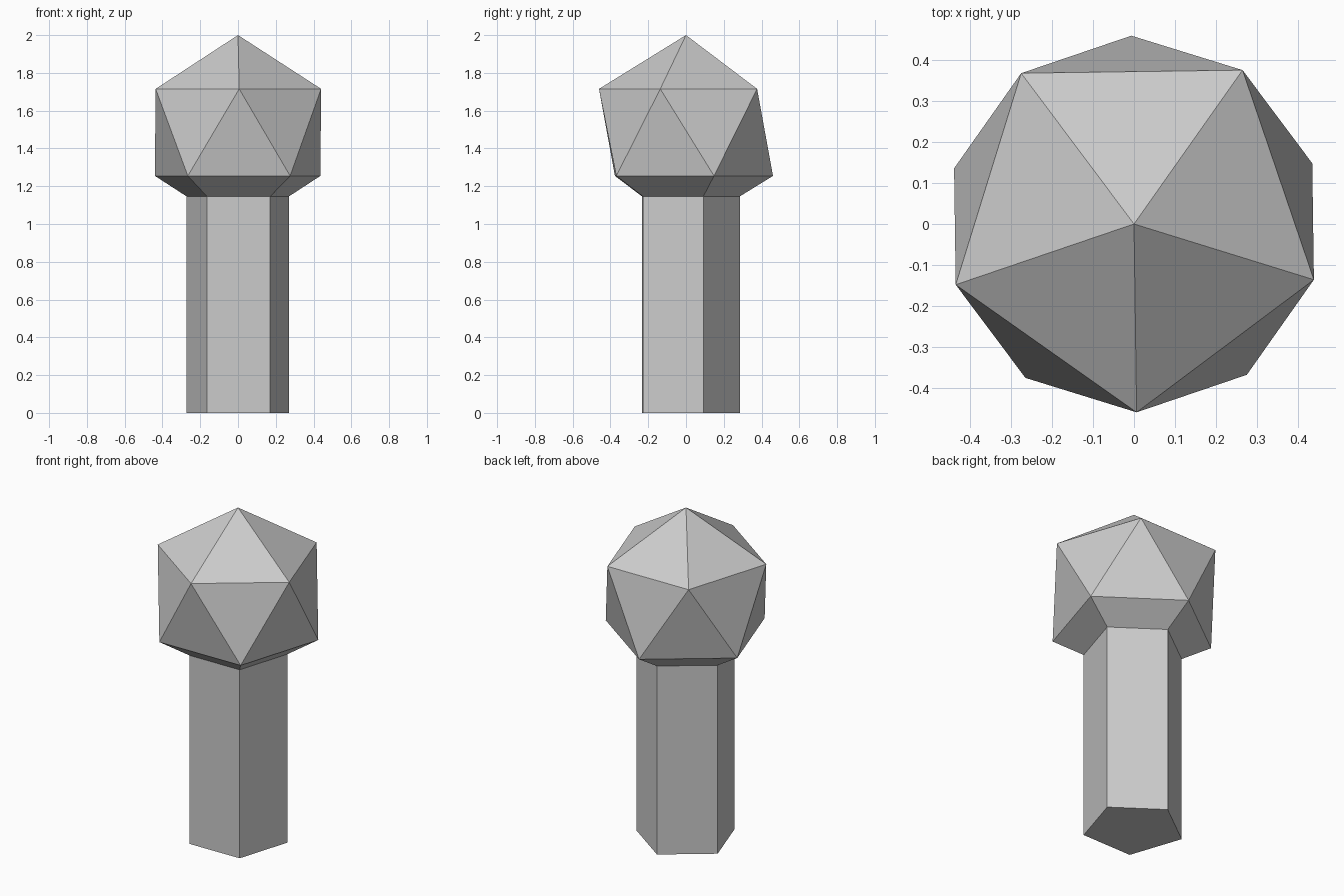
import bpy, bmesh, math
from mathutils import Matrix, Vector

if "Cube" in bpy.data.objects:
    bpy.data.objects.remove(bpy.data.objects["Cube"])

R = 0.515            # radius of the icosahedral head
CENTRE_Z = 2 - R
NECK_Z = 1.146       # where the head meets the shaft

bm = bmesh.new()

# Head: icosahedron with a vertex pointing up
bmesh.ops.create_icosphere(bm, subdivisions=1, radius=R)
low = next(v.co for v in bm.verts if -0.8 * R < v.co.z < -0.1 * R)
turn = math.radians(90.8) - math.atan2(low.y, low.x)
bm.transform(Matrix.Translation((0, 0, CENTRE_Z)) @ Matrix.Rotation(turn, 4, 'Z'))

# Neck: slice off the bottom point
bmesh.ops.bisect_plane(bm, geom=bm.verts[:] + bm.edges[:] + bm.faces[:],
                       plane_co=Vector((0, 0, NECK_Z)), plane_no=Vector((0, 0, 1)),
                       clear_inner=True)

# Shaft: extrude the pentagonal rim to the floor, then cap it
rim = [e for e in bm.edges if e.is_boundary]
new = bmesh.ops.extrude_edge_only(bm, edges=rim)["geom"]
for v in new:
    if isinstance(v, bmesh.types.BMVert):
        v.co.z = 0
bmesh.ops.contextual_create(bm, geom=[e for e in bm.edges if e.is_boundary])
bmesh.ops.recalc_face_normals(bm, faces=bm.faces[:])

mesh = bpy.data.meshes.new("faceted_post")
bm.to_mesh(mesh)
bm.free()
obj = bpy.data.objects.new("faceted_post", mesh)
bpy.context.collection.objects.link(obj)
